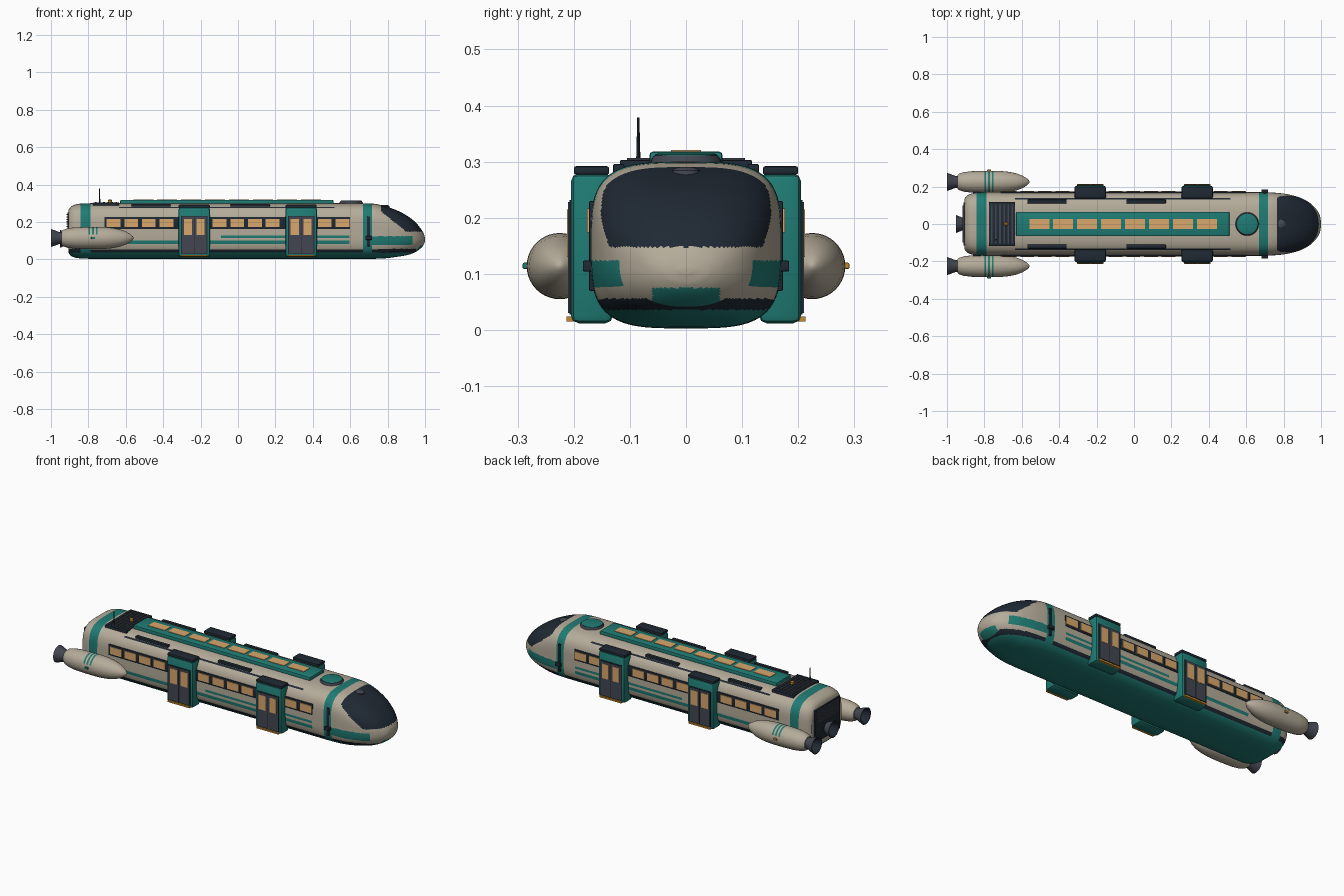
import bpy, bmesh, math
from mathutils import Vector, Matrix

if "Cube" in bpy.data.objects:
    bpy.data.objects.remove(bpy.data.objects["Cube"])

def material(name, rgb):
    m = bpy.data.materials.new(name)
    m.diffuse_color = (*rgb, 1)
    m.use_nodes = True
    m.node_tree.nodes["Principled BSDF"].inputs["Base Color"].default_value = m.diffuse_color
    return m

CREAM = material("warm cream", (.46, .41, .32))
TEAL = material("teal", (.014, .20, .175))
NAVY = material("dark navy", (.014, .022, .034))
SLATE = material("slate grey", (.055, .062, .082))
GLOW = material("window glow", (.70, .39, .15))
AMBER = material("amber", (.58, .25, .02))

def finish(name, bm, mats, angle=35):
    bmesh.ops.recalc_face_normals(bm, faces=bm.faces)
    me = bpy.data.meshes.new(name)
    bm.to_mesh(me)
    bm.free()
    for m in mats:
        me.materials.append(m)
    me.shade_smooth()
    me.set_sharp_from_angle(angle=math.radians(angle))
    ob = bpy.data.objects.new(name, me)
    bpy.context.collection.objects.link(ob)
    return ob

def box(name, x, y, z, mat, bevel=0.0, segs=2):
    """Box from (min, max) pairs."""
    bm = bmesh.new()
    bmesh.ops.create_cube(bm, size=1)
    for v in bm.verts:
        v.co = Vector([(p[0] + p[1]) / 2 + c * abs(p[1] - p[0]) for p, c in zip((x, y, z), v.co)])
    if bevel:
        bmesh.ops.bevel(bm, geom=bm.edges[:], offset=bevel, segments=segs, profile=.5, affect='EDGES')
    return finish(name, bm, [mat])

def pair(name, x, y, z, mat, bevel=0.0):
    """Same box on both sides of the hull."""
    for s, side in ((-1, "right"), (1, "left")):
        box(f"{name}_{side}", x, (s * y[0], s * y[1]), z, mat, bevel)

def lathe(name, prof, centre, mats, axis='X', rule=None, n=40):
    """Revolve (position, radius) points about an axis."""
    bm = bmesh.new()
    rings = []
    for p, r in prof:
        ring = []
        for i in range(n):
            a = 2 * math.pi * i / n
            c, s = r * math.cos(a), r * math.sin(a)
            ring.append(bm.verts.new(Vector(centre) + Vector((p, c, s) if axis == 'X' else (c, s, p))))
        rings.append(ring)
    for a, b in zip(rings, rings[1:]):
        for i in range(n):
            bm.faces.new((a[i], a[(i + 1) % n], b[(i + 1) % n], b[i]))
    bm.faces.new(rings[0])
    bm.faces.new(rings[-1])
    bm.normal_update()
    if rule:
        for f in bm.faces:
            f.material_index = rule(f.calc_center_median() - Vector(centre))
    return finish(name, bm, mats)

# ---- hull: lofted superellipse, stations are x, half width, top, bottom, exponent
ST = [(-.905, .137, .266, .034, 3.6), (-.895, .150, .280, .020, 3.6), (-.87, .162, .293, .009, 3.6),
      (-.83, .169, .299, .004, 3.6), (-.78, .170, .300, .003, 3.6), (.66, .170, .300, .003, 3.6),
      (.72, .169, .298, .003, 3.5), (.78, .165, .286, .005, 3.3), (.86, .150, .257, .015, 2.9),
      (.91, .131, .229, .024, 2.6), (.95, .105, .197, .040, 2.4), (.98, .072, .160, .062, 2.2),
      (.995, .042, .134, .082, 2.0), (1.0, .012, .113, .100, 2.0)]

def station(x):
    k = max(0, min(len(ST) - 2, sum(1 for s in ST if s[0] <= x) - 1))
    a, b = ST[k], ST[k + 1]
    h = b[0] - a[0]
    t = (x - a[0]) / h
    def slope(i, c):
        if i == 0 or i == len(ST) - 1:
            j = max(i, 1)
            return (ST[j][c] - ST[j-1][c]) / (ST[j][0] - ST[j-1][0])
        d0 = (ST[i][c] - ST[i-1][c]) / (ST[i][0] - ST[i-1][0])
        d1 = (ST[i+1][c] - ST[i][c]) / (ST[i+1][0] - ST[i][0])
        return 2 * d0 * d1 / (d0 + d1) if d0 * d1 > 0 else 0
    return [(2*t**3 - 3*t**2 + 1) * a[c] + (t**3 - 2*t**2 + t) * h * slope(k, c)
            + (3*t**2 - 2*t**3) * b[c] + (t**3 - t**2) * h * slope(k + 1, c) for c in range(1, 5)]

def paint(c):
    x, y, z = c
    if x > .765 and z > .148 + .8 * max(0, .9 - x):
        return 2                                   # windscreen
    if -.84 < x < -.785 or .672 < x < .72:
        return 1                                   # hoops
    if x > .955:
        return 1 if z < .075 and abs(y) < .06 else 0
    if z < .036:
        return 1                                   # belly
    if z < .056:
        return 2                                   # sill line
    if -.62 < x < .6 and (.082 < z < .102 or .114 < z < .128 and x > -.1):
        return 1                                   # side streaks
    if .72 <= x < .93 and .078 < z < .124:
        return 1
    if -.63 < x < .51 and .273 < z < .281:
        return 2                                   # shoulder line
    return 0

N = 220
xs = [-.905 + .125 * i / 16 for i in range(16)] + [-.78 + 1.44 * i / 90 for i in range(90)]
xs += [.66 + .34 * math.sin(math.pi / 2 * i / 56) for i in range(57)]
bm = bmesh.new()
rings = []
for x in xs:
    w, top, bot, n = station(x)
    ring = []
    for i in range(N):
        a = 2 * math.pi * (i + .5) / N
        c, s = math.cos(a), math.sin(a)
        r = (abs(c) ** n + abs(s) ** n) ** (-1 / n)
        ring.append(bm.verts.new((x, w * r * c, (top + bot) / 2 + (top - bot) / 2 * r * s)))
    rings.append(ring)
for a, b in zip(rings, rings[1:]):
    for i in range(N):
        bm.faces.new((a[i], a[(i + 1) % N], b[(i + 1) % N], b[i]))
bm.faces.new(rings[0])
bm.faces.new(rings[-1])
for f in bm.faces:
    f.material_index = paint(f.calc_center_median())
finish("hull", bm, [CREAM, TEAL, NAVY])

# ---- side window bands and windows
for i, (a, b) in enumerate(((-.715, -.30), (-.16, .27), (.41, .60))):
    pair(f"window_band_{i}", (a, b), (.155, .1725), (.163, .226), NAVY, .002)
for i, x in enumerate((-.665, -.571, -.477, -.383, -.099, -.004, .090, .184, .464, .559)):
    pair(f"window_{i}", (x - .037, x + .037), (.168, .176), (.174, .217), GLOW)

# ---- door pods
for i, x in enumerate((-.234, .338)):
    pair(f"door_pod_{i}", (x - .085, x + .085), (.13, .205), (.012, .279), TEAL, .014)
    pair(f"pod_canopy_{i}", (x - .083, x + .083), (.137, .2), (.277, .292), NAVY, .004)
    pair(f"door_frame_{i}", (x - .07, x + .07), (.2, .208), (.028, .232), NAVY)
    pair(f"door_step_{i}", (x - .07, x + .07), (.2, .213), (.015, .024), AMBER)
    for j, d in enumerate((-.034, .034)):
        pair(f"door_leaf_{i}_{j}", (x + d - .032, x + d + .032), (.2, .2105), (.03, .228), SLATE)
        pair(f"door_window_{i}_{j}", (x + d - .022, x + d + .022), (.205, .212), (.13, .215), GLOW)

# ---- roof: spine, skylights, rails, hatch
box("roof_spine", (-.63, .51), (-.065, .065), (.29, .318), TEAL, .006)
for i in range(8):
    x = -.56 + .128 * i
    box(f"skylight_{i}", (x, x + .107), (-.027, .027), (.314, .321), GLOW)
for i, x in enumerate((-.57, -.04)):
    pair(f"roof_rail_{i}", (x, x + .21), (.11, .13), (.276, .296), NAVY, .003)
lathe("hatch_base", [(.288, .064), (.304, .062), (.311, .057)], (.605, 0, 0), [SLATE], 'Z')
lathe("hatch_lid", [(.305, .055), (.313, .055), (.315, .05)], (.605, 0, 0), [TEAL], 'Z')

# ---- rear roof vent, beacon and antenna
box("roof_vent", (-.775, -.635), (-.118, .118), (.275, .303), NAVY, .003)
for i in range(6):
    x = -.765 + .022 * i
    box(f"vent_slat_{i}", (x, x + .009), (-.105, .105), (.3, .307), SLATE)
lathe("beacon", [(.30, .011), (.315, .011), (.321, .005)], (-.685, 0, 0), [AMBER], 'Z', n=16)
lathe("antenna", [(.295, .008), (.303, .008), (.304, .004), (.379, .002)], (-.74, -.085, 0), [NAVY], 'Z', n=10)

# ---- nose lamp and side sensors
lathe("nose_lamp", [(.262, .027), (.284, .025), (.289, .018), (.291, .006)], (.785, 0, 0), [SLATE], 'Z', n=24)
pair("side_sensor", (.682, .716), (.16, .184), (.104, .124), NAVY, .003)
pair("hoop_clamp", (.69, .706), (.16, .173), (.07, .23), NAVY, .003)

# ---- rear grille
box("rear_grille", (-.912, -.9), (-.115, .115), (.06, .25), NAVY, .003)
for i in range(6):
    z = .172 + .013 * i
    box(f"grille_slat_{i}", (-.916, -.905), (-.1, .1), (z, z + .006), SLATE)

# ---- engines
def nozzle(name, x, y, z, length):
    prof = [(.01, .028), (0, .03), (-.3 * length, .033), (-.65 * length, .041), (-length, .048),
            (-length, .043), (-.6 * length, .035), (-.2 * length, .02)]
    lathe(name, prof, (x, y, z), [SLATE, NAVY], rule=lambda c: int(math.hypot(c.y, c.z) < .04 and c.x < -.25 * length
          and math.hypot(c.y, c.z) < .0275 + .017 * -c.x / length))

def marks(c):
    return int(c.z > .02 and -.80 < c.x < -.75 and int((c.x + .80) / .01) % 2 == 0)

POD = [(-.945, .036), (-.935, .044), (-.91, .052), (-.87, .057), (-.80, .059), (-.79, .059), (-.78, .059),
       (-.77, .059), (-.76, .059), (-.75, .059), (-.71, .058), (-.67, .054), (-.63, .046), (-.60, .035),
       (-.575, .021), (-.562, .009), (-.558, .002)]
for s, side, lamp in ((-1, "right", TEAL), (1, "left", AMBER)):
    lathe(f"engine_{side}", POD, (0, s * .225, .114), [CREAM, TEAL], rule=marks)
    nozzle(f"engine_nozzle_{side}", -.94, s * .225, .114, .06)
    box(f"engine_pylon_{side}", (-.86, -.68), (s * .15, s * .19), (.095, .133), NAVY, .004)
    box(f"engine_lamp_{side}", (-.785, -.765), (s * .278, s * .291), (.109, .12), lamp, .002)
nozzle("centre_nozzle", -.90, 0, .11, .052)
